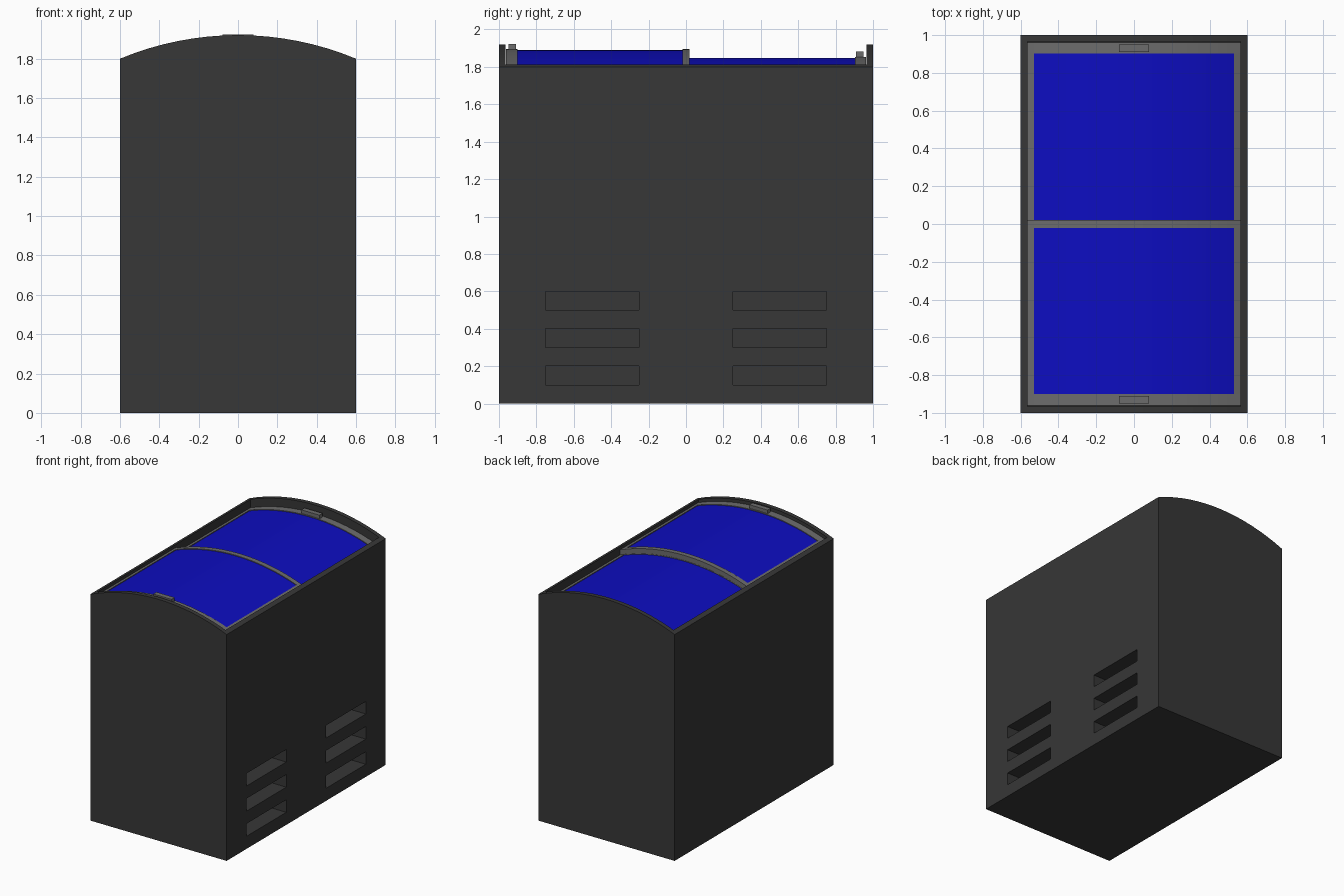
import bpy, bmesh, math

if "Cube" in bpy.data.objects:
    bpy.data.objects.remove(bpy.data.objects["Cube"])

HALF_W, EDGE_Z, TOP_Z = 0.6, 1.8, 1.92
RISE = TOP_Z - EDGE_Z
RADIUS = (HALF_W ** 2 + RISE ** 2) / (2 * RISE)


def material(name, rgb):
    m = bpy.data.materials.new(name)
    m.diffuse_color = (*rgb, 1)
    m.use_nodes = True
    m.node_tree.nodes["Principled BSDF"].inputs["Base Color"].default_value = m.diffuse_color
    return m


DARK = material("dark_grey", (0.038, 0.038, 0.038))
GREY = material("mid_grey", (0.15, 0.15, 0.15))
BLUE = material("blue_glass", (0.004, 0.004, 0.53))


def arch(x):
    """Height of the curved top at x."""
    return TOP_Z - RADIUS + math.sqrt(RADIUS ** 2 - x * x)


def add_slab(bm, x0, x1, y0, y1, drop=0, thick=None, n=16):
    """Slab under the arch; without a thickness it reaches the ground."""
    xs = [x0 + (x1 - x0) * i / n for i in range(n + 1)]
    top = [(x, arch(x) - drop) for x in xs]
    if thick is None:
        low = [(x1, 0), (x0, 0)]
    else:
        low = [(x, z - thick) for x, z in reversed(top)]
    ring = [bm.verts.new((x, y0, z)) for x, z in top + low]
    face = bm.faces.new(ring)
    out = bmesh.ops.extrude_face_region(bm, geom=[face])["geom"]
    moved = [v for v in out if isinstance(v, bmesh.types.BMVert)]
    bmesh.ops.translate(bm, verts=moved, vec=(0, y1 - y0, 0))


def add_box(bm, x0, x1, y0, y1, z0, z1):
    vs = bmesh.ops.create_cube(bm, size=1)["verts"]
    for v in vs:
        v.co = (x1 if v.co.x > 0 else x0, y1 if v.co.y > 0 else y0,
                z1 if v.co.z > 0 else z0)


def finish(name, bm, mat):
    bmesh.ops.recalc_face_normals(bm, faces=bm.faces)
    me = bpy.data.meshes.new(name)
    bm.to_mesh(me)
    bm.free()
    me.materials.append(mat)
    ob = bpy.data.objects.new(name, me)
    bpy.context.collection.objects.link(ob)
    return ob


def smooth(ob):
    bpy.ops.object.select_all(action='DESELECT')
    ob.select_set(True)
    bpy.context.view_layer.objects.active = ob
    bpy.ops.object.shade_smooth_by_angle(angle=math.radians(30))


# Cabinet with arched top
bm = bmesh.new()
add_slab(bm, -HALF_W, HALF_W, -1, 1)
cabinet = finish("cabinet", bm, DARK)

# Cutter: lid well and six vent slots on the right side
bm = bmesh.new()
add_box(bm, -0.565, 0.565, -0.965, 0.965, 1.68, 2.1)
for y in (-0.5, 0.5):
    for z in (0.1, 0.3, 0.5):
        add_box(bm, 0.4, 0.7, y - 0.25, y + 0.25, z, z + 0.1)
cutter = finish("opening_cutter", bm, DARK)
cutter.hide_render = True

mod = cabinet.modifiers.new("openings", 'BOOLEAN')
mod.operation = 'DIFFERENCE'
mod.solver = 'EXACT'
mod.object = cutter
bpy.context.view_layer.objects.active = cabinet
cabinet.select_set(True)
bpy.ops.object.modifier_apply(modifier=mod.name)
bpy.data.objects.remove(cutter)
smooth(cabinet)

# Two sliding lids: name, frame y range, glass y range, drop below arch, handle y
LIDS = (("front", -0.962, 0.02, -0.9, -0.02, 0.025, -0.93),
        ("back", -0.02, 0.962, 0.02, 0.903, 0.066, 0.93))
for name, y0, y1, g0, g1, drop, hy in LIDS:
    # Frame: two cross bars and two side rails
    bm = bmesh.new()
    add_slab(bm, -0.565, 0.565, y0, g0, drop, 0.04)
    add_slab(bm, -0.565, 0.565, g1, y1, drop, 0.04)
    for x0, x1 in ((-0.565, -0.53), (0.53, 0.565)):
        add_slab(bm, x0, x1, g0, g1, drop, 0.04, 1)
    smooth(finish(name + "_lid_frame", bm, GREY))

    # Curved pane
    bm = bmesh.new()
    add_slab(bm, -0.53, 0.53, g0, g1, drop + 0.006, 0.02)
    smooth(finish(name + "_lid_glass", bm, BLUE))

    # Handle block
    bm = bmesh.new()
    z = TOP_Z - drop
    add_box(bm, -0.08, 0.08, hy - 0.02, hy + 0.02, z - 0.02, z + 0.027)
    finish(name + "_lid_handle", bm, GREY)
